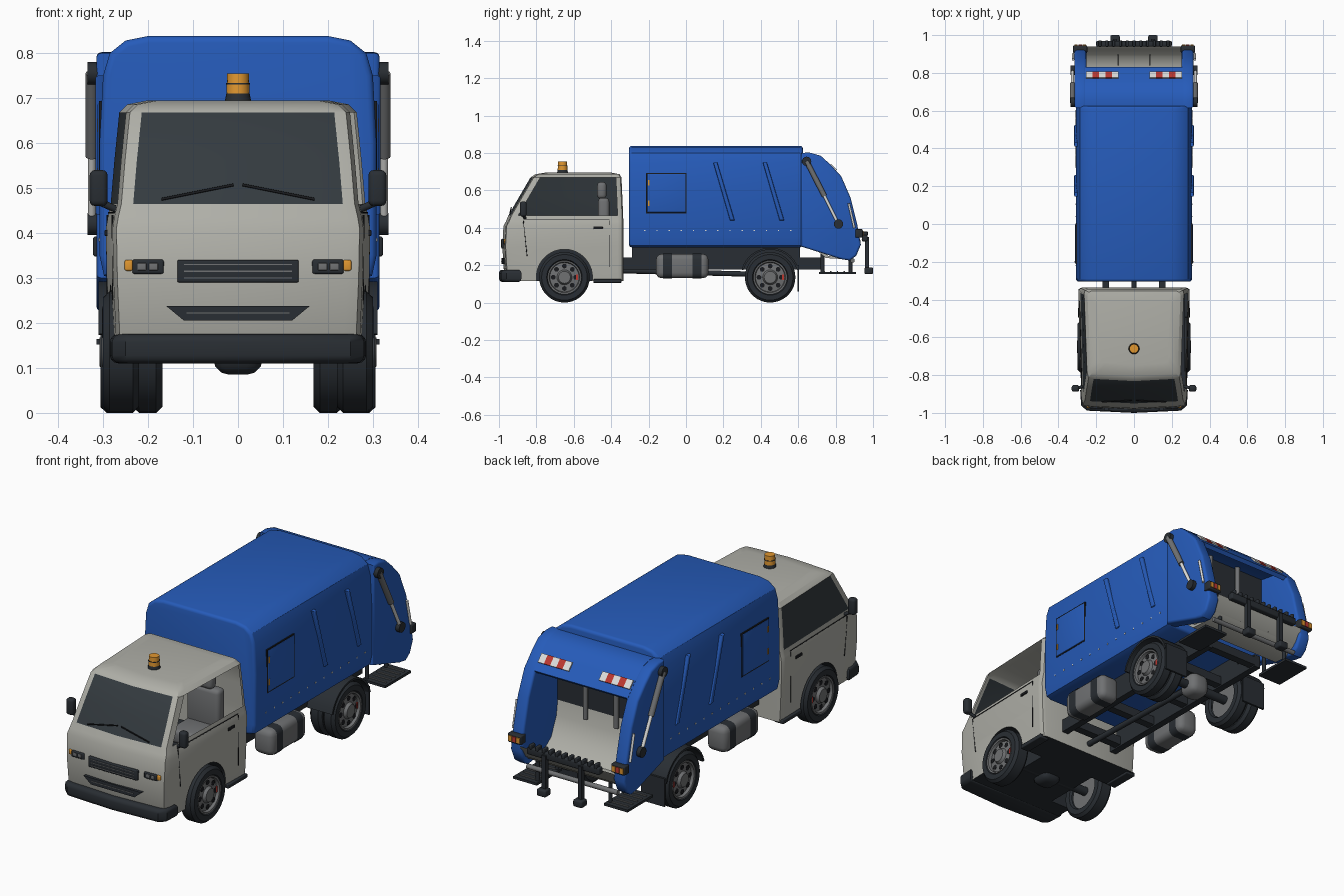
import bpy, bmesh
from math import radians, cos, sin, pi
from mathutils import Matrix, Vector

default_cube = bpy.data.objects.get("Cube")
if default_cube:
    bpy.data.objects.remove(default_cube, do_unlink=True)

COLOURS = {
    "blue": (.019, .105, .49), "cab_grey": (.43, .43, .39), "charcoal": (.022, .027, .033),
    "glass": (.034, .043, .05), "steel": (.16, .165, .17), "amber": (.75, .31, .03),
    "red": (.5, .04, .03), "white": (.72, .72, .7), "black": (.01, .011, .013),
}
materials = {}
for label, rgb in COLOURS.items():
    material = bpy.data.materials.new(label)
    material.use_nodes = True
    material.diffuse_color = (*rgb, 1)
    shader = material.node_tree.nodes["Principled BSDF"]
    shader.inputs["Base Color"].default_value = (*rgb, 1)
    shader.inputs["Roughness"].default_value = .6
    materials[label] = material

SIDES = (("left", 1), ("right", -1))


def finish(name, bm, *colours, angle=32):
    """Turn a bmesh into a named object, smooth except at sharp edges."""
    bmesh.ops.recalc_face_normals(bm, faces=bm.faces[:])
    for face in bm.faces:
        face.smooth = True
    for edge in bm.edges:
        edge.smooth = edge.is_manifold and edge.calc_face_angle(0) < radians(angle)
    mesh = bpy.data.meshes.new(name)
    bm.to_mesh(mesh)
    bm.free()
    for colour in colours:
        mesh.materials.append(materials[colour])
    result = bpy.data.objects.new(name, mesh)
    bpy.context.collection.objects.link(result)
    return result


def bevel(bm, edges, offset, segments=3):
    bmesh.ops.bevel(bm, geom=edges, offset=offset, segments=segments, profile=.5, affect='EDGES')


def box(name, colour, centre, size, rounding=0, tilt=0):
    bm = bmesh.new()
    bmesh.ops.create_cube(bm, size=1)
    bmesh.ops.scale(bm, vec=size, verts=bm.verts[:])
    if rounding:
        bevel(bm, bm.edges[:], rounding)
    bmesh.ops.transform(bm, matrix=Matrix.Translation(centre) @ Matrix.Rotation(tilt, 4, 'X'), verts=bm.verts[:])
    return finish(name, bm, colour)


def prism(name, colour, outline, start, end, axis="x", rounding=0):
    """Extrude an outline along an axis, optionally rounding both ends."""
    place = {"x": lambda p, a: (a, p[0], p[1]), "y": lambda p, a: (p[0], a, p[1]),
             "z": lambda p, a: (p[0], p[1], a)}[axis]
    bm = bmesh.new()
    rings = [[bm.verts.new(place(p, a)) for p in outline] for a in (start, end)]
    caps = [bm.faces.new(ring) for ring in rings]
    for i in range(len(outline)):
        bm.faces.new((rings[0][i - 1], rings[0][i], rings[1][i], rings[1][i - 1]))
    bmesh.ops.recalc_face_normals(bm, faces=bm.faces[:])
    if rounding:
        bevel(bm, [edge for cap in caps for edge in cap.edges], rounding)
    return finish(name, bm, colour)


def rod(name, colour, a, b, radius, tip=None, sides=16):
    a, b = Vector(a), Vector(b)
    bm = bmesh.new()
    turn = (b - a).to_track_quat('Z', 'Y').to_matrix().to_4x4()
    bmesh.ops.create_cone(bm, cap_ends=True, segments=sides, radius1=radius,
                          radius2=radius if tip is None else tip, depth=(b - a).length,
                          matrix=Matrix.Translation((a + b) / 2) @ turn)
    return finish(name, bm, colour)


def lathe(name, colour, profile, origin, side, steps=36):
    """Revolve (radius, outward offset) points about the x direction."""
    bm = bmesh.new()
    rings = []
    for i in range(steps):
        t = 2 * pi * i / steps
        rings.append([bm.verts.new((origin[0] + side * a, origin[1] + r * cos(t), origin[2] + r * sin(t)))
                      for r, a in profile])
    for i in range(steps):
        for j in range(len(profile) - 1):
            bm.faces.new((rings[i - 1][j], rings[i - 1][j + 1], rings[i][j + 1], rings[i][j]))
    bmesh.ops.remove_doubles(bm, verts=bm.verts[:], dist=.0001)
    return finish(name, bm, colour)


# Cab: stacked rounded sections (height, front, back, half width)
SECTIONS = [(.115, -.95, -.335, .283), (.18, -.975, -.335, .287), (.3, -.982, -.335, .292),
            (.41, -.976, -.335, .294), (.435, -.962, -.335, .29), (.465, -.95, -.336, .283),
            (.56, -.895, -.34, .275), (.668, -.832, -.345, .264), (.686, -.805, -.355, .246),
            (.695, -.75, -.4, .2)]


def cab_ring(z, front, back, half):
    nose, r = half - .015, .035
    line = [(0, front), (nose - r, front + .012), (nose - r / 4, front + r / 2), (nose, front + r * 1.5),
            (half, back - .03), (half, back - .022), (half - .006, back - .006), (half - .022, back), (0, back)]
    return [(x, y, z) for x, y in line] + [(-x, y, z) for x, y in reversed(line[1:-1])]


bm = bmesh.new()
rings = [[bm.verts.new(p) for p in cab_ring(*section)] for section in SECTIONS]
count = len(rings[0])
for row in range(len(rings) - 1):
    for k in range(count):
        face = bm.faces.new((rings[row][k], rings[row][(k + 1) % count],
                             rings[row + 1][(k + 1) % count], rings[row + 1][k]))
        if row in (5, 6) and min(k, count - 1 - k) in (0, 3):
            face.material_index = 1
bm.faces.new(rings[0]).material_index = 2
bm.faces.new(rings[-1])
cab_blank = finish("cab_blank", bm, "cab_grey", "glass", "charcoal")

# Wheel arches cut from the cab, then the open left window
bm = bmesh.new()
for _, s in SIDES:
    bmesh.ops.create_cone(bm, cap_ends=True, segments=40, radius1=.15, radius2=.15, depth=.25,
                          matrix=Matrix.Translation((s * .28, -.65, .135)) @ Matrix.Rotation(pi / 2, 4, 'Y'))
for face in bm.faces:
    face.material_index = 2
arch_cutter = finish("arch_cutter", bm, "cab_grey", "glass", "charcoal")
arch_cutter.hide_render = True
cut = cab_blank.modifiers.new("arches", 'BOOLEAN')
cut.object, cut.operation, cut.solver = arch_cutter, 'DIFFERENCE', 'EXACT'
bpy.context.view_layer.update()
carved = cab_blank.evaluated_get(bpy.context.evaluated_depsgraph_get()).to_mesh()
bm = bmesh.new()
bm.from_mesh(carved)
for helper in (cab_blank, arch_cutter):
    bpy.data.objects.remove(helper, do_unlink=True)
opening = [f for f in bm.faces if f.material_index == 1 and f.calc_center_median().x > .2]
bmesh.ops.delete(bm, geom=opening, context='FACES')
finish("cab", bm, "cab_grey", "glass", "charcoal")

# Cab interior
box("cab_floor", "charcoal", (0, -.64, .3), (.54, .56, .01))
box("dashboard", "charcoal", (0, -.87, .4), (.5, .1, .08), .02)
for side, s in SIDES:
    box(side + "_seat_cushion", "steel", (s * .13, -.52, .35), (.18, .18, .07), .02)
    box(side + "_seat_back", "steel", (s * .13, -.44, .46), (.18, .06, .2), .02)
    box(side + "_headrest", "steel", (s * .13, -.45, .6), (.11, .05, .09), .02)

# Cab front: bumper, grilles, wipers, beacon
prism("front_bumper", "charcoal", [(-.285, -.88), (-.28, -.96), (-.25, -.988), (0, -1), (.25, -.988),
                                   (.28, -.96), (.285, -.88)], .11, .175, "z", .018)
box("grille", "charcoal", (0, -.978, .315), (.27, .02, .05), .004)
for i in range(3):
    box(f"grille_slat_{i}", "steel", (0, -.987, .3 + i * .015), (.24, .006, .003))
prism("lower_grille", "charcoal", [(-.16, .238), (.16, .238), (.12, .205), (-.12, .205)], -.987, -.95, "y")
box("lower_grille_slat", "steel", (0, -.987, .222), (.23, .004, .003))
rod("beacon_base", "charcoal", (0, -.66, .69), (0, -.66, .71), .03, .026)
rod("beacon_lens", "amber", (0, -.66, .71), (0, -.66, .755), .026, .024)
rod("beacon_band", "charcoal", (0, -.66, .73), (0, -.66, .733), .027)

for side, s in SIDES:
    box(side + "_headlight", "charcoal", (s * .2, -.967, .325), (.07, .02, .032), .005)
    for i in range(2):
        box(f"{side}_lamp_{i}", "steel", (s * (.188 + i * .026), -.976, .325), (.02, .006, .016), .002)
    box(side + "_indicator", "amber", (s * .243, -.962, .328), (.018, .024, .024), .004)
    rod(side + "_wiper", "black", (s * .17, -.942, .475), (s * .01, -.934, .507), .003)
    box(side + "_mirror", "charcoal", (s * .31, -.87, .5), (.04, .036, .08), .012)
    rod(side + "_mirror_arm", "charcoal", (s * .31, -.87, .47), (s * .265, -.86, .45), .008)
    # Doors
    rod(side + "_door_seam_back", "black", (s * .29, -.41, .44), (s * .29, -.41, .19), .002)
    rod(side + "_door_seam_front", "black", (s * .279, -.87, .44), (s * .278, -.85, .25), .002)
    rod(side + "_door_seam_top", "black", (s * .276, -.87, .445), (s * .287, -.41, .445), .002)
    box(side + "_door_handle", "black", (s * .292, -.47, .4), (.01, .05, .014), .003)
    box(side + "_cab_step", "charcoal", (s * .27, -.42, .115), (.05, .15, .02), .004)

# Refuse container
half = [(.2, .838), (.25, .828), (.285, .8), (.3, .75), (.308, .6), (.308, .35), (.298, .305), (.27, .295)]
prism("container", "blue", half + [(-x, z) for x, z in reversed(half)], -.305, .625, "y", .015)
for side, s in SIDES:
    for i in range(2):
        y = .145 + i * .265
        prism(f"{side}_rib_{i}", "blue", [(y, .75), (y + .022, .75), (y + .115, .44), (y + .09, .44)],
              s * .295, s * .317, rounding=.007)
    box(side + "_hatch_seam", "black", (s * .305, -.105, .585), (.009, .216, .216))
    box(side + "_hatch", "blue", (s * .307, -.105, .585), (.01, .206, .206), .003)
    for z in (.53, .64):
        box(f"{side}_hatch_hinge_{z}", "amber", (s * .31, -.2, z), (.008, .008, .03))
    for i in range(13):
        box(f"{side}_rivet_{i}", "white", (s * .308, -.22 + i * .065, .385), (.004, .007, .007))

# Tailgate: cheeks, cover, hopper
cheek = [(.615, .8), (.66, .802), (.72, .785), (.77, .74), (.83, .675), (.88, .56), (.915, .42),
         (.935, .31), (.91, .25), (.875, .225), (.83, .232), (.615, .3)]
prism("tailgate_cover", "blue", cheek[:5] + [(.815, .66), (.74, .72), (.62, .74)], -.26, .26)
scoop = [(.94, .34), (.9, .275), (.84, .245), (.76, .25), (.7, .3), (.66, .39), (.645, .5)]
prism("hopper_scoop", "cab_grey", scoop + [(y - .012, z - .012) for y, z in reversed(scoop)], -.258, .258)
box("packer_panel", "charcoal", (0, .64, .6), (.51, .02, .3))
for x in (-.085, .085):
    rod(f"packer_post_{x}", "steel", (x, .67, .42), (x, .67, .74), .012)
    rod(f"scoop_seam_{x}", "steel", (x, .9, .277), (x, .84, .247), .002)
for side, s in SIDES:
    prism(side + "_tailgate_cheek", "blue", cheek, s * .252, s * .315, rounding=.012)
    for i in range(5):
        box(f"{side}_warning_stripe_{i}", "red" if i % 2 else "white",
            (s * (.1 + i * .034), .788, .724), (.034, .045, .008), tilt=radians(-47))
    # Hydraulic ram, grab rail and tail lamp
    top, middle, low = [(s * .325, y, z) for y, z in ((.645, .755), (.74, .57), (.815, .42))]
    rod(side + "_ram_barrel", "steel", top, middle, .014)
    rod(side + "_ram_piston", "white", middle, low, .008)
    for end, (x, y, z) in (("top", top), ("low", low)):
        rod(f"{side}_ram_{end}_pivot", "charcoal", (s * .3, y, z), (s * .335, y, z), .025)
    rod(side + "_grab_rail", "white", (s * .322, .87, .53), (s * .322, .9, .4), .006)
    box(side + "_tail_lamp", "charcoal", (s * .285, .925, .37), (.075, .04, .045), .006)
    for i, colour in enumerate(("amber", "red", "amber")):
        box(f"{side}_tail_lens_{i}", colour, (s * (.263 + i * .022), .946, .37), (.018, .006, .026))
    # Rear footboards
    box(side + "_footboard", "charcoal", (s * .25, .81, .158), (.13, .2, .012))
    for i in range(5):
        box(f"{side}_footboard_tread_{i}", "steel", (s * .25, .74 + i * .035, .166), (.1, .008, .004))
    for y in (.73, .88):
        rod(f"{side}_footboard_hanger_{y}", "charcoal", (s * .2, y, .155), (s * .2, y, .26), .01)
    # Lifter arm
    box(side + "_lifter_post", "charcoal", (s * .1, .968, .26), (.022, .022, .18))
    box(side + "_lifter_foot", "charcoal", (s * .1, .977, .17), (.05, .046, .035), .008)
box("lifter_bar", "charcoal", (0, .955, .345), (.4, .03, .035), .006)
for i in range(11):
    box(f"lifter_tooth_{i}", "charcoal", (-.18 + i * .036, .955, .368), (.016, .034, .022), .004)
rod("rear_cross_tube", "steel", (-.25, .89, .225), (.25, .89, .225), .012)

# Chassis
for side, s in SIDES:
    box(side + "_rail", "charcoal", (s * .15, .18, .208), (.035, 1.12, .065))
    box(side + "_body_bearer", "charcoal", (s * .15, .16, .27), (.03, .9, .06))
    box(side + "_tank", "steel", (s * .245, -.02, .195), (.11, .28, .13), .03)
    for y in (-.1, .06):
        box(f"{side}_tank_strap_{y}", "charcoal", (s * .245, y, .195), (.114, .012, .134), .03)
    arc = [radians(15 + 10 * i) for i in range(16)]
    fender = [(.45 + r * cos(t), .135 + r * sin(t)) for r, line in ((.158, arc), (.148, arc[::-1])) for t in line]
    prism(side + "_rear_fender", "charcoal", fender, s * .17, s * .31)
    box(side + "_mud_flap", "charcoal", (s * .24, .6, .13), (.13, .01, .14))
for i in range(5):
    box(f"cross_member_{i}", "charcoal", (0, -.28 + i * .25, .205), (.3, .04, .045))
for label, y in (("front", -.65), ("rear", .45)):
    rod(label + "_axle", "charcoal", (-.25, y, .135), (.25, y, .135), .022)
    box(label + "_differential", "steel" if y > 0 else "charcoal", (0, y, .14), (.11, .11, .11), .035)
rod("drive_shaft", "charcoal", (0, -.34, .17), (0, .42, .15), .014)


# Wheels
def wheel(name, side, x, y, width):
    origin = (side * x, y, .135)
    lathe(name + "_tyre", "charcoal", [(.088, .012), (.095, 0), (.122, 0), (.135, .014), (.135, width - .014),
                                       (.122, width), (.095, width), (.088, width - .012)], origin, side)
    face = width - .012
    lathe(name + "_rim", "steel", [(0, .02), (.09, .02), (.09, face + .01), (.082, face + .008), (.078, face - .006),
                                   (.04, face), (.032, face + .014), (0, face + .014)], origin, side)
    outer = side * (x + face)
    for i in range(8):
        t = i * pi / 4
        centre = (outer, y + .06 * cos(t), .135 + .06 * sin(t))
        rod(f"{name}_rim_hole_{i}", "black", centre, (outer + side * .001, *centre[1:]), .013, sides=10)
    box(name + "_caliper", "red", (outer, y + .068, .135), (.004, .01, .03))


for side, s in SIDES:
    wheel(side + "_front_wheel", s, .22, -.65, .08)
    wheel(side + "_rear_inner_wheel", s, .168, .45, .066)
    wheel(side + "_rear_outer_wheel", s, .24, .45, .066)
